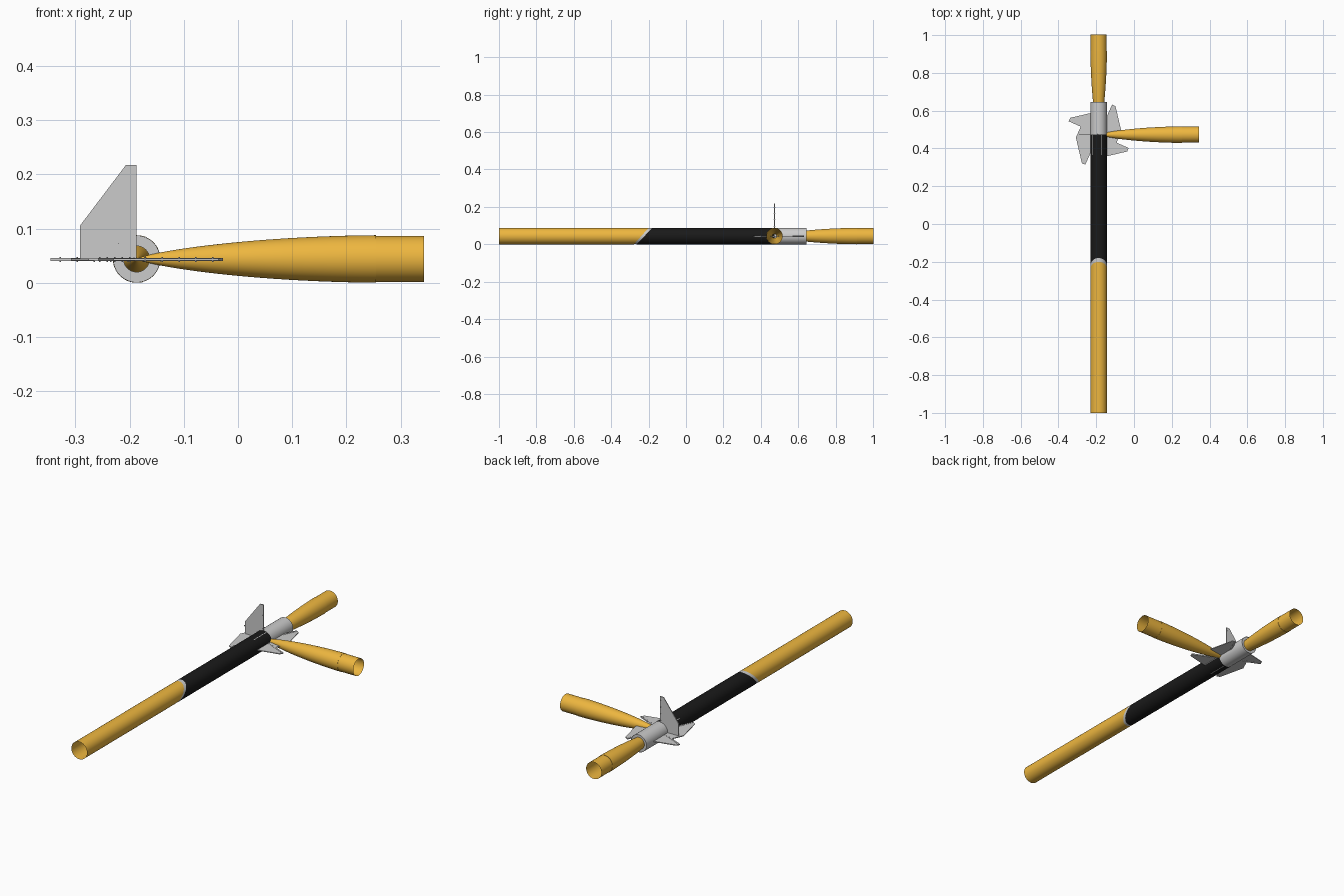
import bpy, bmesh
from math import sin, cos, pi, acos, sqrt, radians
from mathutils import Matrix, Vector

if "Cube" in bpy.data.objects:
    bpy.data.objects.remove(bpy.data.objects["Cube"])

CX, CY, CZ, R = -0.187, 0.473, 0.044, 0.0438   # shared hub position, body radius
SEG = 48


def material(name, rgb):
    m = bpy.data.materials.new(name)
    m.diffuse_color = (*rgb, 1)
    m.use_nodes = True
    m.node_tree.nodes["Principled BSDF"].inputs["Base Color"].default_value = m.diffuse_color
    return m


orange = material("orange", (0.85, 0.47, 0.05))
black = material("black", (0.01, 0.01, 0.01))


def finish(name, bm, mat=None, smooth=True):
    bmesh.ops.recalc_face_normals(bm, faces=bm.faces)
    me = bpy.data.meshes.new(name)
    bm.to_mesh(me)
    bm.free()
    ob = bpy.data.objects.new(name, me)
    bpy.context.collection.objects.link(ob)
    if mat:
        me.materials.append(mat)
    if smooth:
        bpy.ops.object.select_all(action='DESELECT')
        ob.select_set(True)
        bpy.context.view_layer.objects.active = ob
        bpy.ops.object.shade_smooth_by_angle(angle=radians(30))
    return ob


def skin(bm, rings):
    """Bridge rings of points with quads."""
    loops = [[bm.verts.new(p) for p in ring] for ring in rings]
    for a, b in zip(loops, loops[1:]):
        for i in range(len(a)):
            j = (i + 1) % len(a)
            bm.faces.new((a[i], a[j], b[j], b[i]))


def slanted_ring(r, y, lean=0.0):
    """Circle around the body axis; lean shifts the top aft, the bottom forward."""
    return [(CX + r * cos(t), y + lean * sin(t), CZ + r * sin(t))
            for t in (2 * pi * i / SEG for i in range(SEG))]


def tube(name, r, start, end, mat=None):
    bm = bmesh.new()
    skin(bm, [slanted_ring(r, *start), slanted_ring(r, *end)])
    return finish(name, bm, mat)


# body tubes with slanted joints
tube("forward_tube", R, (-1.0, 0), (-0.239, 0.039), orange)
tube("joint_ring", R - 0.0005, (-0.26, 0.039), (-0.2, 0.042))
tube("aft_tube", R, (-0.222, 0.042), (CY, 0), black)
tube("tail_can", R, (CY, 0), (0.645, 0))
tube("motor_tube", 0.024, (CY, 0), (0.645, 0))

# centring rings between motor tube and can
for name, y in (("front_centring_ring", CY), ("rear_centring_ring", 0.635)):
    bm = bmesh.new()
    section = [(0.024, y), (R - 0.0005, y), (R - 0.0005, y + 0.006), (0.024, y + 0.006)]
    skin(bm, [slanted_ring(r, yy) for r, yy in section + section[:1]])
    bmesh.ops.remove_doubles(bm, verts=bm.verts, dist=1e-6)
    finish(name, bm)

# fin slots at the aft end of the black tube
for k in range(5):
    bm = bmesh.new()
    bmesh.ops.create_cube(bm, size=1)
    a = radians(67 + 72 * k)
    bm.transform(Matrix.Translation((CX + R * cos(a), 0.418, CZ + R * sin(a)))
                 @ Matrix.Rotation(-a, 4, 'Y')
                 @ Matrix.Diagonal((0.001, 0.105, 0.003, 1)))
    finish(f"fin_slot_{k + 1}", bm, smooth=False)


# nose cones: rounded taper, small step, then open shoulder
def nose_cone(name, direction):
    length, total = 0.442, 0.53
    profile = []
    for i in range(25):
        t = max((i / 24) ** 1.6, 0.0002)
        th = acos(1 - 2 * t)
        profile.append((t * length, R * sqrt((th - sin(2 * th) / 2 + sin(th) ** 3 / 3) / pi)))
    profile += [(length, R - 0.0013), (total, R - 0.0013)]
    bm = bmesh.new()
    skin(bm, [[(r * cos(2 * pi * i / SEG), r * sin(2 * pi * i / SEG), d) for i in range(SEG)]
              for d, r in profile])
    rot = Vector(direction).to_track_quat('Z', 'Y').to_matrix().to_4x4()
    bm.transform(Matrix.Translation((CX, CY, CZ)) @ rot)
    return finish(name, bm, orange)


nose_cone("side_nose_cone", (1, 0, 0))
nose_cone("aft_nose_cone", (0, 1, 0))


# fins: clipped plate with a thicker root strip and small pegs
def fin(name, along, out):
    along, out = Vector(along).normalized(), Vector(out).normalized()
    normal = along.cross(out)
    frame = Matrix((along, out, normal)).transposed().to_4x4()
    bm = bmesh.new()

    def plate(points, thick):
        face = bm.faces.new([bm.verts.new((u, v, -thick / 2)) for u, v in points])
        new = bmesh.ops.extrude_face_region(bm, geom=[face])["geom"]
        bmesh.ops.translate(bm, vec=(0, 0, thick),
                            verts=[g for g in new if isinstance(g, bmesh.types.BMVert)])

    plate([(0, 0), (0.174, 0), (0.174, 0.02), (0.063, 0.104), (0, 0.104)], 0.004)
    plate([(0, 0), (0.174, 0), (0.174, 0.008), (0, 0.008)], 0.006)
    for k in range(5):
        bmesh.ops.create_cone(bm, cap_ends=True, segments=8, radius1=0.0015, radius2=0.0015,
                              depth=0.010, matrix=Matrix.Translation((0.02 + 0.034 * k, 0.005, 0)))
    bm.transform(Matrix.Translation((CX, CY, CZ - 0.001)) @ frame)
    return finish(name, bm, smooth=False)


fin("upright_fin", (0, 0, 1), (-1, 0, 0))
for k in range(4):
    a = radians(156 + 90 * k)
    fin(f"flat_fin_{k + 1}", (cos(a), sin(a), 0), (sin(a), -cos(a), 0))
